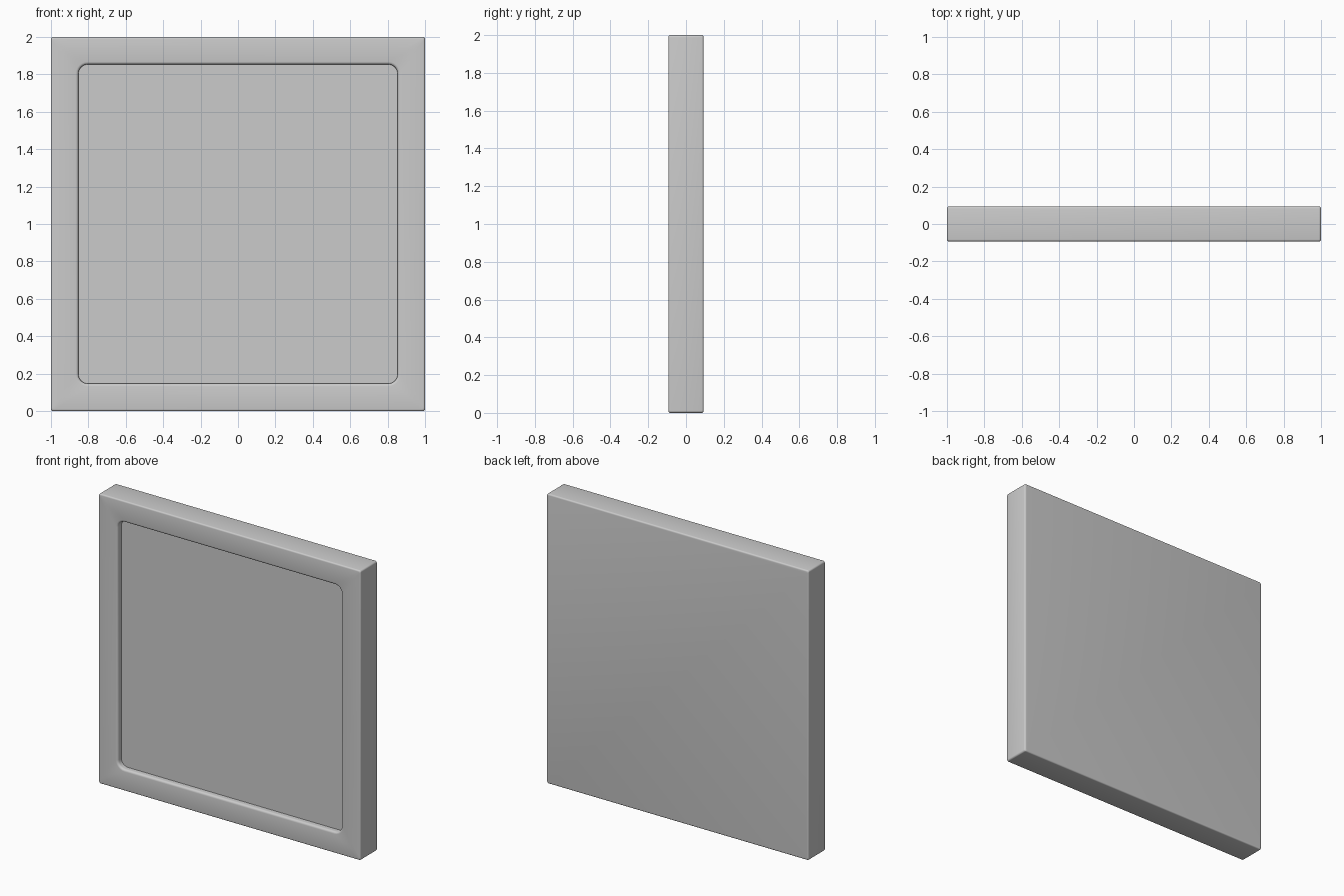
import bpy, bmesh, math

if "Cube" in bpy.data.objects:
    bpy.data.objects.remove(bpy.data.objects["Cube"])

T = 0.093   # half thickness
N = 6       # segments per rounded corner


def rounded_ring(bm, half, r, y):
    """Rounded square loop in the xz plane, centred on z = 1."""
    verts = []
    for k in range(4):
        a0 = k * math.pi / 2
        mid = a0 + math.pi / 4
        cx = math.copysign(half - r, math.cos(mid))
        cz = math.copysign(half - r, math.sin(mid))
        for i in range(N + 1):
            a = a0 + i / N * math.pi / 2
            verts.append(bm.verts.new((cx + r * math.cos(a), y, 1 + cz + r * math.sin(a))))
    return verts


def loft(name, sections):
    bm = bmesh.new()
    rings = [rounded_ring(bm, *s) for s in sections]
    for a, b in zip(rings, rings[1:]):
        n = len(a)
        for i in range(n):
            j = (i + 1) % n
            bm.faces.new((a[i], a[j], b[j], b[i]))
    bm.faces.new(rings[0])
    bm.faces.new(rings[-1])
    bmesh.ops.recalc_face_normals(bm, faces=bm.faces)
    me = bpy.data.meshes.new(name)
    bm.to_mesh(me)
    bm.free()
    ob = bpy.data.objects.new(name, me)
    bpy.context.collection.objects.link(ob)
    bpy.context.view_layer.objects.active = ob
    ob.select_set(True)
    bpy.ops.object.shade_smooth_by_angle(angle=math.radians(40))
    return ob


# Profile from back face, round the outer edge, across the rim and into the recess
B = 0.01    # outer edge rounding
L = 0.015   # lip rounding
steps = [i / 4 * math.pi / 2 for i in range(5)]
back_edge = [(1 - B + B * math.sin(a), B + 0.002, T - B + B * math.cos(a)) for a in steps]
front_edge = [(1 - B + B * math.cos(a), B + 0.002, -T + B - B * math.sin(a)) for a in steps]
lip = [(0.853 + L - L * math.sin(a), 0.05 + L - L * math.sin(a), -T + L - L * math.cos(a)) for a in steps]
floor = [(0.853, 0.05, -T + 0.04)]

loft("framed_panel", back_edge + front_edge + lip + floor)
